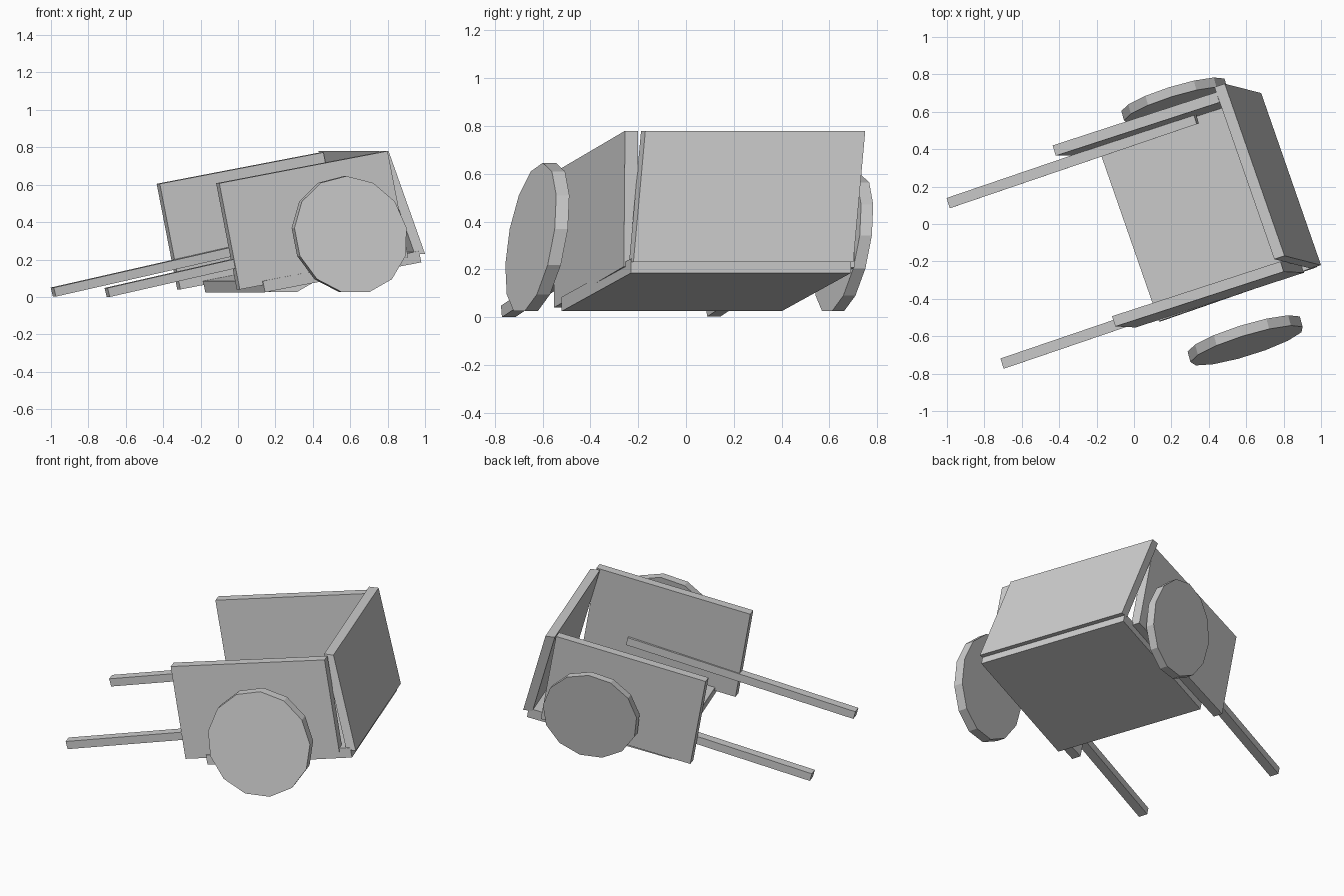
import bpy, bmesh, math
from mathutils import Vector as V

if "Cube" in bpy.data.objects:
    bpy.data.objects.remove(bpy.data.objects["Cube"])


def finish(name, bm):
    bmesh.ops.recalc_face_normals(bm, faces=bm.faces[:])
    me = bpy.data.meshes.new(name)
    bm.to_mesh(me)
    bm.free()
    ob = bpy.data.objects.new(name, me)
    bpy.context.collection.objects.link(ob)
    return ob


def prism(name, ring, depth):
    # closed outline swept along a vector
    bm = bmesh.new()
    face = bm.faces.new([bm.verts.new(p) for p in ring])
    ext = bmesh.ops.extrude_face_region(bm, geom=[face], use_keep_orig=True)
    moved = [g for g in ext["geom"] if isinstance(g, bmesh.types.BMVert)]
    bmesh.ops.translate(bm, verts=moved, vec=depth)
    return finish(name, bm)


def board(name, corner, a, b, c):
    # skewed box from one corner and three edge vectors
    o, a, b, c = V(corner), V(a), V(b), V(c)
    return prism(name, [o, o + a, o + a + b, o + b], c)


def wheel(name, centre, size, sides=13):
    # leaning disc: forward and upward radii, then thickness
    p = V((0.302, 0.095, 0)) * size
    q = V((-0.025, 0.05, 0.315)) * size
    d = V((-0.015, 0.055, 0)) * size
    angles = [math.pi / 2 + 2 * math.pi * i / sides for i in range(sides)]
    ring = [V(centre) - d / 2 + p * math.cos(t) + q * math.sin(t) for t in angles]
    return prism(name, ring, d)


across = (-0.32, 0.92, 0)      # cart width direction
thick = (-0.017, 0.055, 0)     # side board thickness

# tray
board("floor", (0.145, -0.52, 0.025), (0.835, 0.29, 0.16), across, (-0.012, 0, 0.06))
board("side_board_near", (0.01, -0.553, 0.04), (0.9, 0.293, 0.172), thick, (-0.11, 0.005, 0.568))
board("side_board_far", (-0.308, 0.365, 0.04), (0.875, 0.285, 0.168), thick, (-0.11, 0, 0.565))
board("tail_board", (1.0, -0.22, 0.23), across, (-0.055, -0.018, 0.0), (-0.195, 0.05, 0.55))

# handles run up inside the tray
for name, corner in (("handle_near", (-0.685, -0.77, 0)), ("handle_far", (-0.973, 0.088, 0.002))):
    board(name, corner, (1.32, 0.45, 0.3), thick, (-0.012, -0.004, 0.048))

# wheels
wheel("wheel_near", (0.597, -0.622, 0.331), 1.0)
wheel("wheel_far", (0.218, 0.66, 0.307), 0.92)
